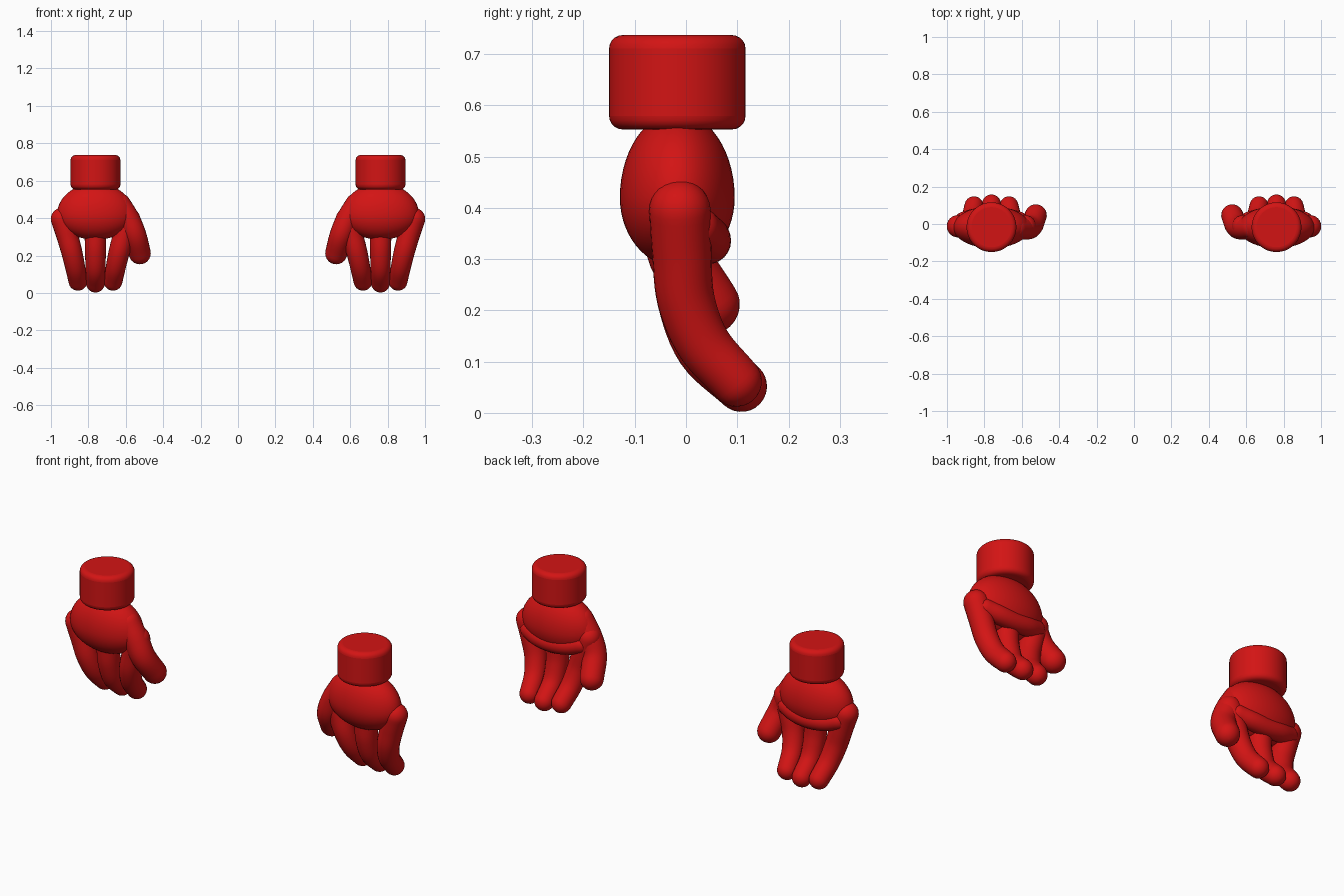
import bpy, bmesh, math
from mathutils import Vector, Matrix

if "Cube" in bpy.data.objects:
    bpy.data.objects.remove(bpy.data.objects["Cube"])

red = bpy.data.materials.new("red")
red.diffuse_color = (0.65, 0.007, 0.007, 1)
red.use_nodes = True
red.node_tree.nodes["Principled BSDF"].inputs["Base Color"].default_value = red.diffuse_color
CX, CY = 0.762, -0.017   # centre of a hand


def finish(bm, name, side, angle=60):
    # parts are modelled on the +x side; side -1 flips them over
    bmesh.ops.transform(bm, matrix=Matrix.Diagonal((side, 1, 1, 1)), verts=bm.verts)
    bmesh.ops.recalc_face_normals(bm, faces=bm.faces)
    me = bpy.data.meshes.new(name)
    bm.to_mesh(me)
    bm.free()
    me.materials.append(red)
    ob = bpy.data.objects.new(name, me)
    bpy.context.collection.objects.link(ob)
    bpy.ops.object.select_all(action='DESELECT')
    ob.select_set(True)
    bpy.context.view_layer.objects.active = ob
    bpy.ops.object.shade_smooth_by_angle(angle=math.radians(angle))
    return ob


def catmull(a, b, c, d, t):
    return 0.5 * (2 * b + (c - a) * t + (2 * a - 5 * b + 4 * c - d) * t * t
                  + (3 * b - a - 3 * c + d) * t ** 3)


def limb(name, side, joints, n=24, steps=6, cap=7):
    # rounded tube through joints (x, y, z, radius), with dome ends
    js = [Vector(j) for j in joints]
    ext = [2 * js[0] - js[1]] + js + [2 * js[-1] - js[-2]]
    path = [catmull(*ext[i:i + 4], k / steps) for i in range(len(js) - 1) for k in range(steps)]
    path.append(js[-1])
    pts = [p.to_3d() for p in path]
    rad = [p[3] for p in path]
    tans = [(pts[min(i + 1, len(pts) - 1)] - pts[max(i - 1, 0)]).normalized()
            for i in range(len(pts))]
    rings = []
    for k in range(cap):
        a = math.pi / 2 * (1 - k / cap) * 0.98
        rings.append((pts[0] - tans[0] * rad[0] * math.sin(a), tans[0], rad[0] * math.cos(a)))
    rings += list(zip(pts, tans, rad))
    for k in range(1, cap + 1):
        a = math.pi / 2 * k / cap * 0.98
        rings.append((pts[-1] + tans[-1] * rad[-1] * math.sin(a), tans[-1], rad[-1] * math.cos(a)))
    bm = bmesh.new()
    loops = []
    for c, t, r in rings:
        u = t.cross(Vector((0, 1, 0))).normalized()
        v = t.cross(u)
        loops.append([bm.verts.new(c + r * (u * math.cos(2 * math.pi * i / n)
                                            + v * math.sin(2 * math.pi * i / n))) for i in range(n)])
    for p, q in zip(loops, loops[1:]):
        for i in range(n):
            bm.faces.new((p[i], p[(i + 1) % n], q[(i + 1) % n], q[i]))
    bm.faces.new(loops[0])
    bm.faces.new(loops[-1])
    return finish(bm, name, side, 180)


for side, label in ((1, "right"), (-1, "left")):
    # wrist cuff
    bm = bmesh.new()
    bmesh.ops.create_cone(bm, cap_ends=True, segments=64, radius1=0.133, radius2=0.133, depth=0.184,
                          matrix=Matrix.Translation((CX, CY, 0.645)))
    cuff = finish(bm, label + "_cuff", side, 40)
    bev = cuff.modifiers.new("round", 'BEVEL')
    bev.width, bev.segments, bev.limit_method = 0.026, 5, 'ANGLE'

    # palm: egg shape, a little taller above than below
    bm = bmesh.new()
    bmesh.ops.create_uvsphere(bm, u_segments=48, v_segments=28, radius=1)
    for v in bm.verts:
        x, y, z = v.co
        v.co = (CX + 0.205 * x, CY + 0.112 * y, 0.42 + z * (0.166 if z > 0 else 0.135))
    finish(bm, label + "_palm", side, 180)

    # padded ridge below the palm face
    limb(label + "_palm_ridge", side, [(CX - 0.15, 0.02, 0.36, 0.045), (CX - 0.08, 0.038, 0.343, 0.046),
                                       (CX, 0.042, 0.336, 0.046), (CX + 0.08, 0.038, 0.343, 0.046),
                                       (CX + 0.15, 0.02, 0.36, 0.045)])

    # three curled fingers: k spreads the knuckles, the middle one is longest
    for k, finger in ((-1, "inner"), (0, "middle"), (1, "outer")):
        d = 0 if k else 0.01
        limb(f"{label}_{finger}_finger", side, [
            (CX + 0.179 * k, -0.012, 0.395, 0.060),
            (CX + 0.152 * k, -0.008, 0.31, 0.058),
            (CX + 0.127 * k, 0.000, 0.22, 0.056),
            (CX + 0.108 * k, 0.034, 0.135 - d, 0.053),
            (CX + 0.094 * k, 0.098 + d, 0.062 - d, 0.050)])

    # thumb on the inner side
    limb(label + "_thumb", side, [(0.632, -0.022, 0.475, 0.058), (0.585, -0.022, 0.39, 0.062),
                                  (0.550, -0.012, 0.305, 0.061), (0.525, 0.046, 0.212, 0.059)])
